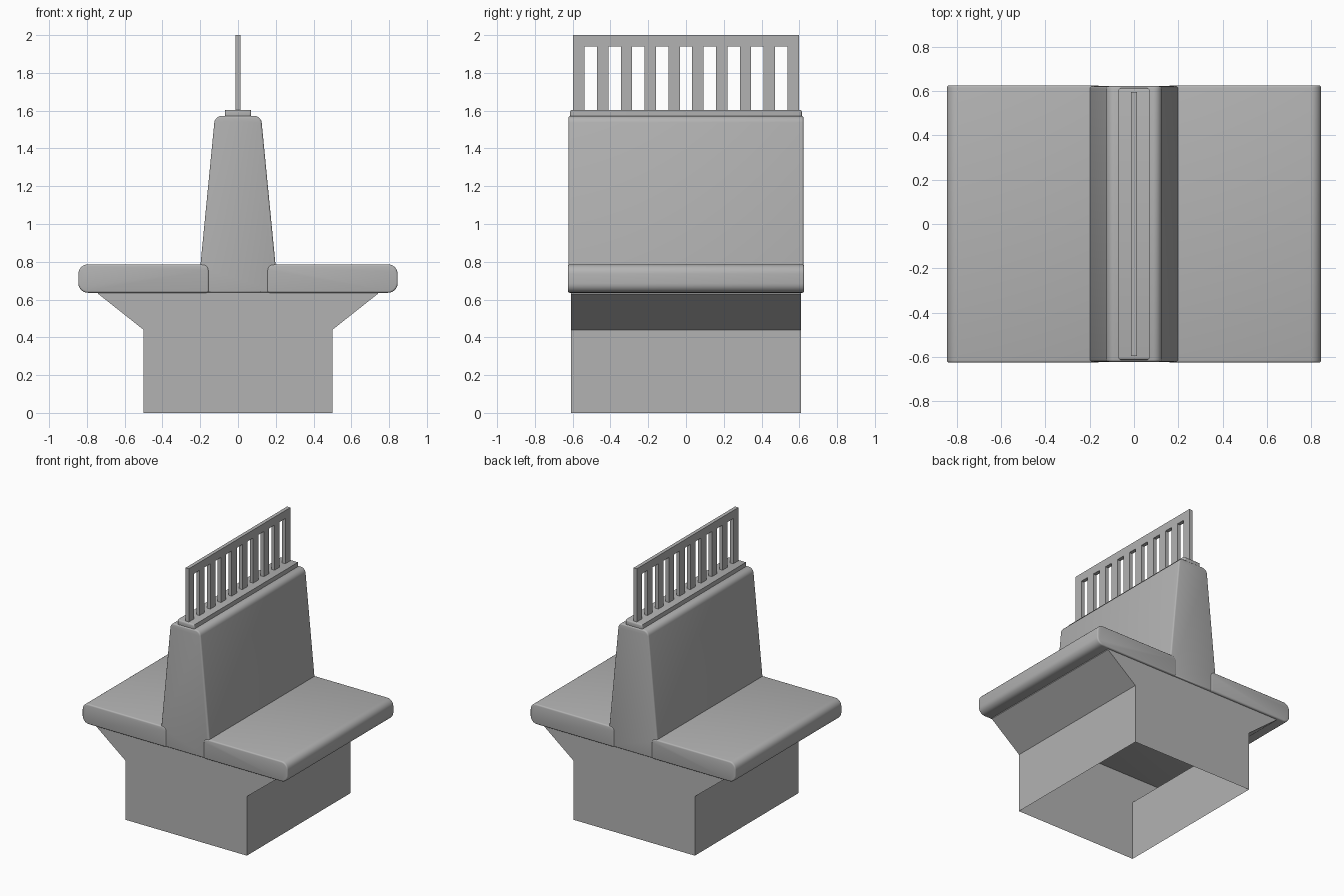
import bpy, bmesh
from mathutils import Vector

if "Cube" in bpy.data.objects:
    bpy.data.objects.remove(bpy.data.objects["Cube"])

# Mid-grey finish shared by all parts
grey = bpy.data.materials.new("mid_grey")
grey.diffuse_color = (0.45, 0.45, 0.45, 1)
grey.use_nodes = True
grey.node_tree.nodes["Principled BSDF"].inputs["Base Color"].default_value = grey.diffuse_color


def finish(bm, name):
    bmesh.ops.recalc_face_normals(bm, faces=bm.faces)
    mesh = bpy.data.meshes.new(name)
    bm.to_mesh(mesh)
    bm.free()
    mesh.materials.append(grey)
    obj = bpy.data.objects.new(name, mesh)
    bpy.context.collection.objects.link(obj)
    bpy.ops.object.select_all(action='DESELECT')
    obj.select_set(True)
    bpy.context.view_layer.objects.active = obj
    bpy.ops.object.shade_smooth_by_angle(angle=0.6)
    return obj


def prism(name, profile, half_y, radii=None, edge=0.0, open_bottom=False):
    """Extrude an x-z profile along y; round given corners, then the end rims."""
    bm = bmesh.new()
    front = bm.faces.new([bm.verts.new((x, -half_y, z)) for x, z in profile])
    ext = bmesh.ops.extrude_face_region(bm, geom=[front], use_keep_orig=True)
    verts = [g for g in ext['geom'] if isinstance(g, bmesh.types.BMVert)]
    bmesh.ops.translate(bm, verts=verts, vec=(0, 2 * half_y, 0))
    bmesh.ops.recalc_face_normals(bm, faces=bm.faces)
    for i, r in (radii or {}).items():
        p = Vector((profile[i][0], 0, profile[i][1]))
        es = [e for e in bm.edges
              if all((Vector((v.co.x, 0, v.co.z)) - p).length < 1e-4 for v in e.verts)]
        bmesh.ops.bevel(bm, geom=es, offset=r, segments=6, profile=0.5, affect='EDGES')
    if edge:
        rims = [e for e in bm.edges
                if all(abs(abs(v.co.y) - half_y) < 1e-5 for v in e.verts)
                and e.verts[0].co.y * e.verts[1].co.y > 0]
        bmesh.ops.bevel(bm, geom=rims, offset=edge, segments=3, profile=0.5, affect='EDGES')
    if open_bottom:
        bm.normal_update()
        flat = [f for f in bm.faces if f.normal.z < -0.99]
        bmesh.ops.delete(bm, geom=flat, context='FACES')
    return finish(bm, name)


def add_box(bm, x, y, z):
    for v in bmesh.ops.create_cube(bm, size=1)['verts']:
        v.co = Vector((x[v.co.x > 0], y[v.co.y > 0], z[v.co.z > 0]))


# Flared pedestal, open underneath
prism("pedestal", [(-0.5, 0), (0.5, 0), (0.5, 0.44), (0.74, 0.63), (0.74, 0.638),
                   (-0.74, 0.638), (-0.74, 0.63), (-0.5, 0.44)], 0.61, open_bottom=True)

# Two cushioned seats, one on each side of the back
for side, label in ((1, "right"), (-1, "left")):
    prism(label + "_seat",
          [(0.155 * side, 0.636), (0.845 * side, 0.636),
           (0.845 * side, 0.786), (0.155 * side, 0.786)],
          0.626, {0: 0.012, 1: 0.05, 2: 0.05, 3: 0.03}, 0.01)

# Shared tapered backrest
prism("backrest", [(-0.2, 0.637), (0.2, 0.637), (0.2, 0.77), (0.122, 1.572),
                   (-0.122, 1.572), (-0.2, 0.77)], 0.622, {3: 0.035, 4: 0.035}, 0.01)

# Rail mounting strip
prism("rail_base", [(-0.07, 1.56), (0.07, 1.56), (0.07, 1.604), (-0.07, 1.604)],
      0.614, edge=0.012)

# Top rail with evenly spaced posts
bm = bmesh.new()
add_box(bm, (-0.0135, 0.0135), (-0.597, 0.597), (1.94, 2.0))
for i in range(10):
    c = -0.567 + i * 1.134 / 9
    add_box(bm, (-0.0135, 0.0135), (c - 0.03, c + 0.03), (1.6, 1.94))
finish(bm, "divider_rail")
